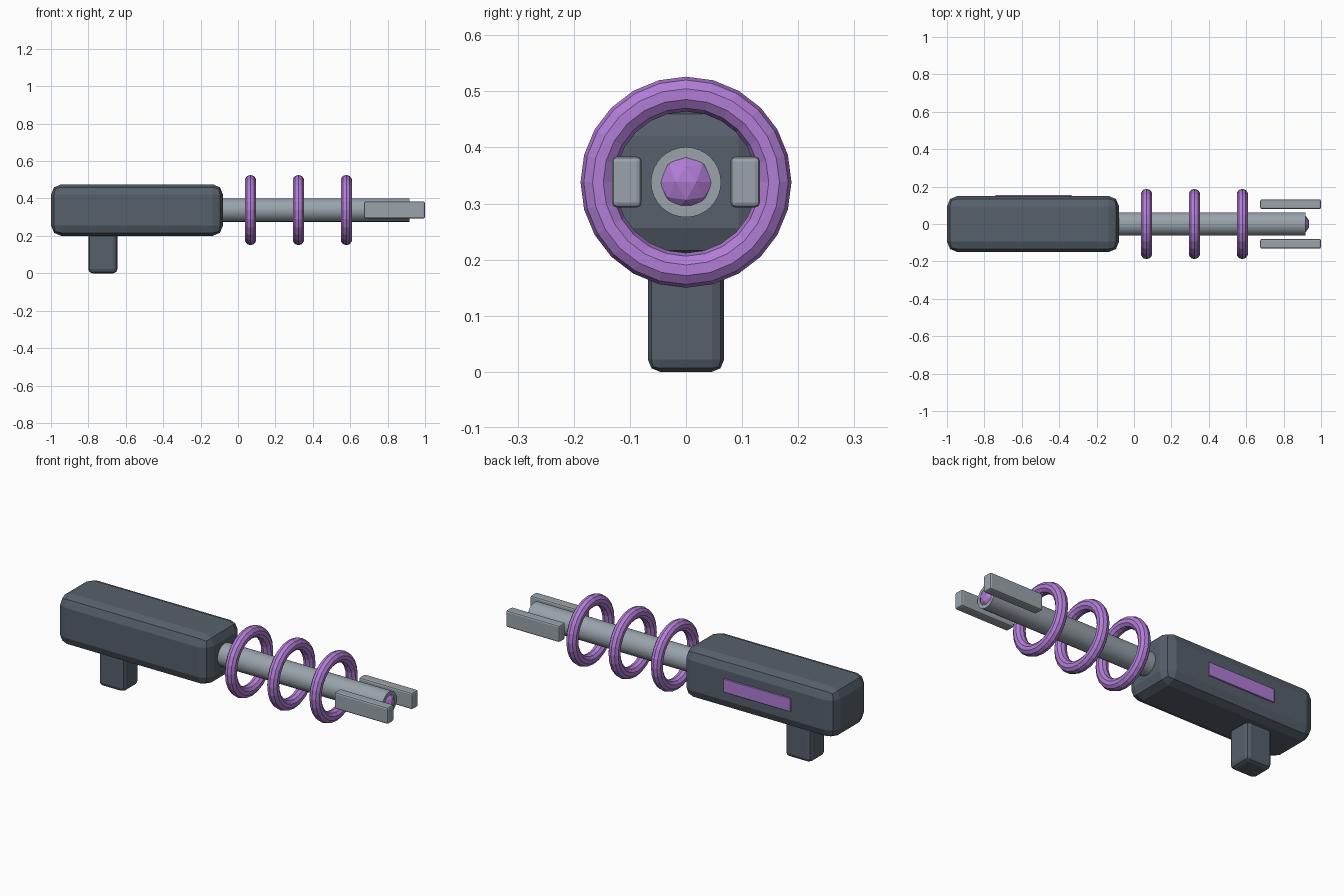
import bpy
import math

cube = bpy.data.objects.get("Cube")
if cube:
    bpy.data.objects.remove(cube, do_unlink=True)

AXIS_Z = 0.338  # height of the barrel axis


def make_material(name, rgb):
    mat = bpy.data.materials.new(name)
    mat.use_nodes = True
    colour = (*rgb, 1.0)
    mat.diffuse_color = colour
    mat.node_tree.nodes["Principled BSDF"].inputs["Base Color"].default_value = colour
    return mat


dark = make_material("dark slate", (0.092, 0.117, 0.147))
steel = make_material("light steel", (0.32, 0.37, 0.41))
purple = make_material("glowing purple", (0.44, 0.205, 0.67))


def finish(name, mat):
    obj = bpy.context.object
    obj.name = name
    obj.data.materials.append(mat)
    return obj


def box(name, low, high, mat, bevel, segments=2):
    """Bevelled box between two opposite corners."""
    centre = [(a + b) / 2 for a, b in zip(low, high)]
    bpy.ops.mesh.primitive_cube_add(size=1, location=centre)
    obj = finish(name, mat)
    obj.scale = [b - a for a, b in zip(low, high)]
    bpy.ops.object.transform_apply(location=False, rotation=False, scale=True)
    mod = obj.modifiers.new("rounded edges", "BEVEL")
    mod.width = bevel
    mod.segments = segments
    return obj


# Main housing and grip
box("housing", (-1, -0.15, 0.2), (-0.08, 0.15, 0.476), dark, 0.056)
box("grip", (-0.8, -0.068, 0), (-0.645, 0.068, 0.24), dark, 0.022)

# Coloured panel on the back side of the housing
box("side_panel", (-0.74, 0.147, 0.302), (-0.335, 0.156, 0.376), purple, 0.002, 1)

# Barrel
bpy.ops.mesh.primitive_cylinder_add(
    vertices=32, radius=0.0625, depth=1.017,
    location=(0.4085, 0, AXIS_Z), rotation=(0, math.pi / 2, 0))
finish("barrel", steel)

# Faceted core at the muzzle
bpy.ops.mesh.primitive_ico_sphere_add(
    subdivisions=2, radius=0.06, location=(0.879, 0, AXIS_Z))
finish("muzzle_core", purple)

# Coil rings around the barrel
for i in range(3):
    bpy.ops.mesh.primitive_torus_add(
        major_segments=24, minor_segments=10,
        major_radius=0.157, minor_radius=0.031,
        location=(0.067 + 0.256 * i, 0, AXIS_Z), rotation=(0, math.pi / 2, 0))
    finish(f"coil_ring_{i + 1}", purple)

# Prongs on both sides of the muzzle
for side, name in ((1, "left_prong"), (-1, "right_prong")):
    y_low, y_high = sorted((side * 0.079, side * 0.132))
    box(name, (0.675, y_low, 0.293), (1, y_high, 0.384), steel, 0.009)
